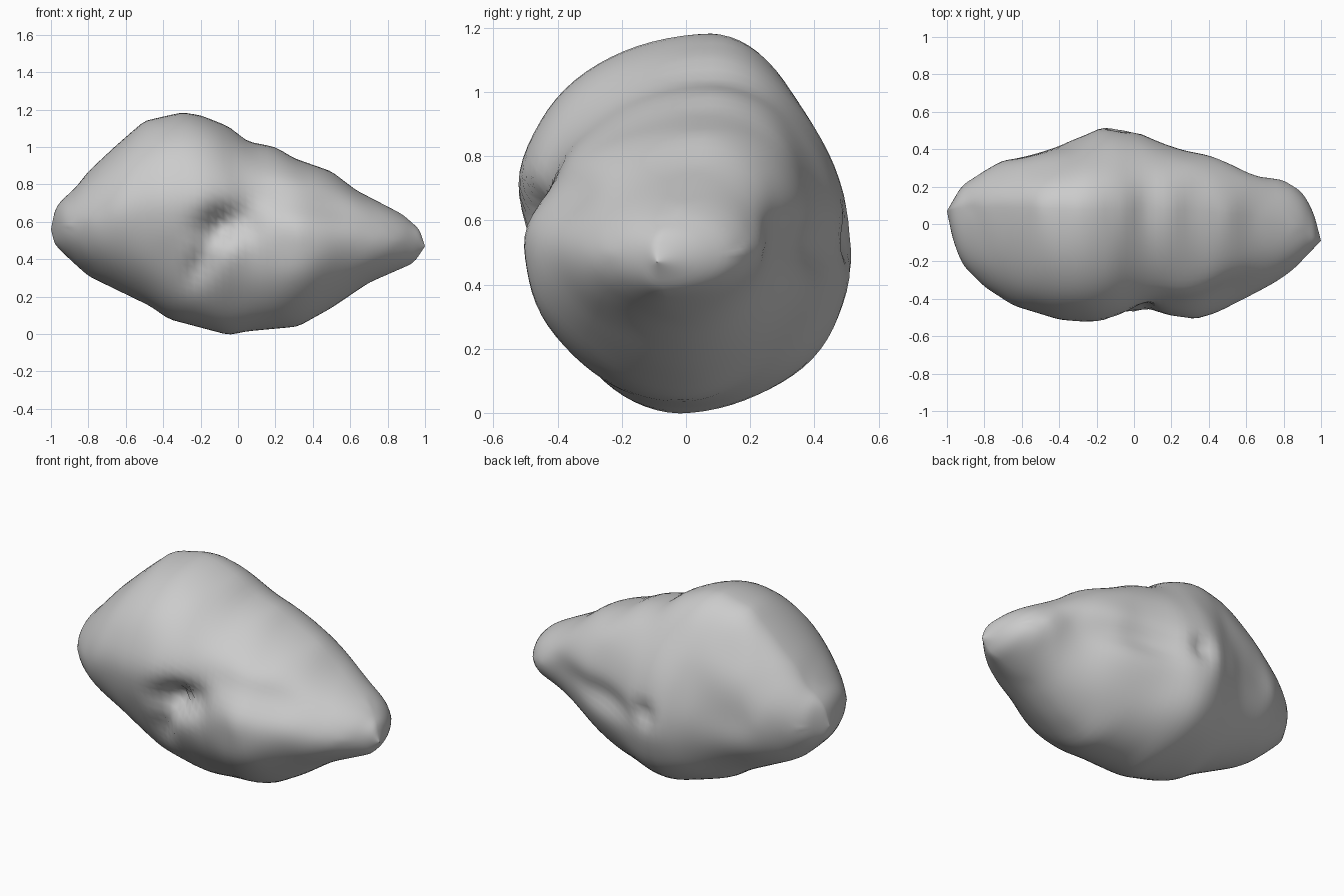
import bpy, bmesh, math
from mathutils import Vector, noise

if "Cube" in bpy.data.objects:
    bpy.data.objects.remove(bpy.data.objects["Cube"])

# Outline curves along x: top and bottom height, front and back depth
TOP = [(-1, .56), (-.98, .66), (-.95, .71), (-.87, .78), (-.8, .87), (-.65, 1.01), (-.5, 1.14),
       (-.3, 1.185), (-.2, 1.17), (-.05, 1.11), (.05, 1.03), (.2, 1.0), (.3, .94), (.5, .87),
       (.63, .77), (.88, .64), (.97, .56), (1, .47)]
BOTTOM = [(-1, .56), (-.98, .48), (-.9, .4), (-.8, .31), (-.47, .15), (-.37, .08), (-.05, -.005),
          (.05, .015), (.32, .04), (.5, .14), (.7, .275), (.94, .38), (1, .47)]
FRONT = [(-1, .07), (-.97, -.08), (-.92, -.22), (-.8, -.33), (-.65, -.42), (-.4, -.495), (-.18, -.52),
         (0, -.49), (.06, -.45), (.2, -.49), (.33, -.515), (.43, -.48), (.75, -.31), (.85, -.24), (1, -.09)]
BACK = [(-1, .07), (-.92, .21), (-.7, .34), (-.4, .41), (-.25, .47), (-.16, .525), (-.02, .51),
        (.1, .46), (.4, .38), (.65, .26), (.8, .23), (.9, .17), (.96, .06), (1, -.09)]
RIM = [(-1, .07), (-.3, .03), (.3, .03), (.6, .01), (.9, -.04), (1, -.09)]
# How far the widest point is turned up at the front and down at the back (angles)
LIFT = [(-1, 0), (-.7, .08), (-.1, .12), (.12, 0), (.4, .05), (1, 0)]
DROP = [(-1, 0), (-.7, .08), (-.1, .15), (.3, -.18), (.6, -.18), (1, 0)]


def lerp(curve, x):
    x = max(-1, min(1, x))
    for (a, u), (b, v) in zip(curve, curve[1:]):
        if x <= b:
            return u + (v - u) * (x - a) / (b - a)
    return curve[-1][1]


def soft(curve, x, width=.025):
    w = min(width, (1 - abs(x)) * .4)
    return sum(lerp(curve, x + w * k / 4) for k in range(-4, 5)) / 9


# Hollows: side, x, z, x radius, z radius, tilt, depth
HOLLOWS = [(-1, -.08, .59, .15, .09, .35, .12), (-1, -.19, .39, .06, .14, -.5, .06),
           (-1, .42, .70, .30, .09, -.15, .06), (-1, -.09, .56, .05, .05, 0, .03),
           (1, -.07, .55, .06, .06, 0, .05), (1, .28, .52, .30, .08, .05, .04)]


def hollow(side, x, z):
    total = 0
    for s, cx, cz, rx, rz, tilt, depth in HOLLOWS:
        if s == side:
            dx, dz = x - cx, z - cz
            u = dx * math.cos(tilt) + dz * math.sin(tilt)
            v = dz * math.cos(tilt) - dx * math.sin(tilt)
            total += depth * math.exp(-(u / rx) ** 2 - (v / rz) ** 2)
    return total


# Rock body: skewed elliptical rings lofted along x, pressed in by the hollows
N, M = 80, 80
bm = bmesh.new()
rings = []
for i in range(1, N):
    x = -math.cos(math.pi * i / N)
    yc, lift, drop = soft(RIM, x), soft(LIFT, x, .1), soft(DROP, x, .1)
    fade = min(1, (1 - abs(x)) * 5)
    ring = []
    for j in range(M):
        a = 2 * math.pi * j / M
        c, s = math.cos(a), math.sin(a)
        # outlines stay crisp at the silhouette and blur away from it
        zt, zb = (soft(k, x, .025 + .12 * abs(c)) for k in (TOP, BOTTOM))
        yf, yb = (soft(k, x, .025 + .12 * abs(s)) for k in (FRONT, BACK))
        skew = drop if c > 0 else lift
        z = (zt + zb) / 2 + (zt - zb) / 2 * math.sin(a - skew * abs(c))
        mid = yc + .05 * s * (yb - yf)
        reach = (yb - mid) if c > 0 else (mid - yf)
        side = 1 if c > 0 else -1
        y = mid + reach * c - side * abs(c) * hollow(side, x, z)
        p = Vector((x * 3.5, y * 3.5, z * 3.5))
        y += .02 * fade * c * noise.noise(p)
        ring.append(bm.verts.new((x, y, z)))
    rings.append(ring)
for r, q in zip(rings, rings[1:]):
    for j in range(M):
        k = (j + 1) % M
        bm.faces.new((r[j], r[k], q[k], q[j]))
for x, ring in ((-1, rings[0]), (1, rings[-1])):
    tip = bm.verts.new((x, lerp(RIM, x), lerp(TOP, x)))
    for j in range(M):
        bm.faces.new((ring[j], ring[(j + 1) % M], tip))
bmesh.ops.recalc_face_normals(bm, faces=bm.faces)
for f in bm.faces:
    f.smooth = True
mesh = bpy.data.meshes.new("rock_body")
bm.to_mesh(mesh)
bm.free()
rock = bpy.data.objects.new("rock_body", mesh)
bpy.context.collection.objects.link(rock)
